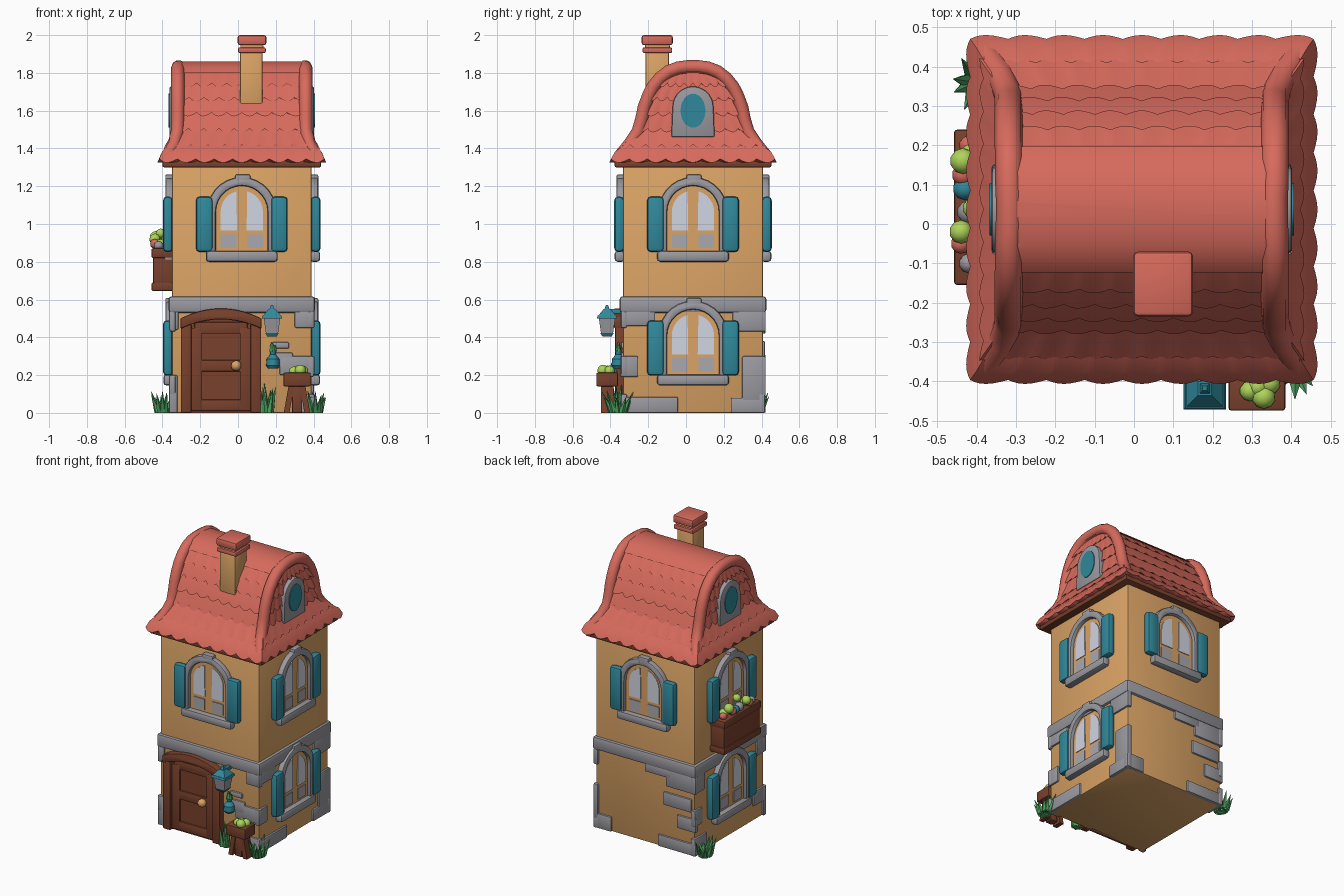
import bpy, bmesh, math, random
from mathutils import Matrix, Vector

if "Cube" in bpy.data.objects:
    bpy.data.objects.remove(bpy.data.objects["Cube"])

random.seed(4)
CX, CY, W = 0.02, 0.037, 0.37          # house centre and wall half width


def material(name, r, g, b):
    m = bpy.data.materials.new(name)
    m.diffuse_color = (r, g, b, 1)
    m.use_nodes = True
    m.node_tree.nodes["Principled BSDF"].inputs["Base Color"].default_value = m.diffuse_color
    return m


RED = material("roof_red", 0.68, 0.145, 0.108)
TAN = material("plaster_tan", 0.71, 0.37, 0.13)
GREY = material("stone_grey", 0.32, 0.32, 0.35)
TEAL = material("teal_paint", 0.03, 0.25, 0.33)
BROWN = material("dark_wood", 0.19, 0.052, 0.025)
GLASS = material("pale_glass", 0.64, 0.67, 0.76)
FROST = material("frosted_glass", 0.40, 0.40, 0.43)
GREEN = material("grass_green", 0.07, 0.34, 0.11)
LIME = material("lime_leaf", 0.42, 0.66, 0.10)
I = Matrix.Identity(4)


def finish(name, bm, mat, M=I, bevel=0):
    bmesh.ops.recalc_face_normals(bm, faces=bm.faces)
    if bevel:
        sharp = [e for e in bm.edges if e.calc_face_angle(0) > 0.6]
        bmesh.ops.bevel(bm, geom=sharp, offset=bevel, segments=2, profile=0.5, affect='EDGES', clamp_overlap=True)
    bm.transform(M)
    me = bpy.data.meshes.new(name)
    bm.to_mesh(me)
    bm.free()
    me.materials.append(mat)
    ob = bpy.data.objects.new(name, me)
    bpy.context.collection.objects.link(ob)
    return ob


def box(name, mat, x0, x1, y0, y1, z0, z1, M=I, bevel=0.008):
    bm = bmesh.new()
    bmesh.ops.create_cube(bm, size=1, matrix=Matrix.Translation(((x0 + x1) / 2, (y0 + y1) / 2, (z0 + z1) / 2))
                          @ Matrix.Diagonal((x1 - x0, y1 - y0, z1 - z0, 1)))
    return finish(name, bm, mat, M, bevel)


def prism(name, mat, pts, y0, y1, M=I, bevel=0):
    """Extrude an (x, z) outline from y0 to y1."""
    bm = bmesh.new()
    f = bm.faces.new([bm.verts.new((x, y0, z)) for x, z in pts])
    r = bmesh.ops.extrude_face_region(bm, geom=[f])
    bmesh.ops.translate(bm, vec=(0, y1 - y0, 0), verts=[v for v in r["geom"] if isinstance(v, bmesh.types.BMVert)])
    return finish(name, bm, mat, M, bevel)


def arc(r, zc, a0=0, a1=180, n=14, ry=None):
    angles = [math.radians(a0 + (a1 - a0) * i / n) for i in range(n + 1)]
    return [(r * math.cos(a), zc + (ry or r) * math.sin(a)) for a in angles]


def cones(name, mat, parts, segs=4, turn=45):
    """Stacked tapered pieces: (x, y, z0, z1, r0, r1)."""
    bm = bmesh.new()
    for x, y, z0, z1, r0, r1 in parts:
        bmesh.ops.create_cone(bm, cap_ends=True, segments=segs, radius1=r0, radius2=r1, depth=z1 - z0,
                              matrix=Matrix.Translation((x, y, (z0 + z1) / 2)) @ Matrix.Rotation(math.radians(turn), 4, 'Z'))
    return finish(name, bm, mat)


def blobs(name, mat, balls):
    bm = bmesh.new()
    for x, y, z, r in balls:
        bmesh.ops.create_icosphere(bm, subdivisions=2, radius=r, matrix=Matrix.Translation((x, y, z)))
    return finish(name, bm, mat)


def tuft(name, mat, x, y, sx, sy, h, n, r=0.02):
    """Leaves leaning outward from a common base."""
    bm = bmesh.new()
    for i in range(n):
        a = math.tau * i / n + random.uniform(-.2, .2)
        base = Vector((x + 0.4 * sx * math.cos(a), y + 0.4 * sy * math.sin(a), 0))
        tip = Vector((x + sx * math.cos(a), y + sy * math.sin(a), h * random.uniform(0.65, 1)))
        d = tip - base
        bmesh.ops.create_cone(bm, cap_ends=True, segments=5, radius1=r, radius2=0.001, depth=d.length,
                              matrix=Matrix.Translation((base + tip) / 2) @ d.to_track_quat('Z', 'Y').to_matrix().to_4x4())
    bmesh.ops.bisect_plane(bm, geom=bm.verts[:] + bm.edges[:] + bm.faces[:], plane_co=(0, 0, 0),
                           plane_no=(0, 0, 1), clear_inner=True)
    return finish(name, bm, mat)


def side(deg):
    return Matrix.Translation((CX, CY, 0)) @ Matrix.Rotation(math.radians(deg), 4, 'Z')


SIDES = {"front": side(0), "right": side(90), "back": side(180), "left": side(270)}

# Walls and the stone band between floors
box("walls", TAN, CX - W, CX + W, CY - W, CY + W, 0, 1.34)
box("stone_band", GREY, CX - .388, CX + .388, CY - .388, CY + .388, 0.53, 0.617, bevel=0.015)


# Arched windows with shutters
def window(name, M, dz):
    M = M @ Matrix.Translation((0, -W, dz))
    spring = 1.065
    prism(name + "_panel", TAN, [(-.14, .85), (.14, .85)] + arc(.14, spring), 0.01, -0.010, M)
    frame = [(.183, .85)] + arc(.183, spring) + [(-.183, .85), (-.137, .85)] + arc(.137, spring, 180, 0) + [(.137, .85)]
    prism(name + "_stone_arch", GREY, frame, 0.01, -0.035, M, 0.012)
    box(name + "_keystone", GREY, -.035, .045, -.035, .01, 1.21, 1.262, M)
    box(name + "_sill", GREY, -.19, .19, -.045, .01, .80, .858, M, 0.016)
    for s, lr in ((-1, "left"), (1, "right")):
        pane = [(.025, .965), (.112, .965)] + arc(.112, spring, 0, 75, 6)
        prism(f"{name}_{lr}_upper_pane", GLASS, [(s * u, z) for u, z in pane], -.008, -.015, M)
        box(f"{name}_{lr}_lower_pane", FROST, s * .07 - .042, s * .07 + .042, -.015, -.008, .872, .945, M, 0)
        box(f"{name}_{lr}_shutter", TEAL, s * .198 - .045, s * .198 + .045, -.047, .005, .852, 1.145, M, 0.02)


for face, levels in (("front", (0,)), ("right", (0, -.655)), ("back", (0,)), ("left", (0, -.655))):
    for dz in levels:
        window(f"{face}_{'lower' if dz else 'upper'}_window", SIDES[face], dz)

# Loose stones set in the plaster: (u0, u1, z0, z1) on each side
STONES = {
    "front": [(-.385, -.34, .0, .2), (-.385, -.335, .44, .54), (.20, .385, .20, .30), (.16, .25, .34, .375),
              (.30, .385, .0, .10), (.28, .385, .45, .54), (.15, .27, .24, .32)],
    "right": [(-.385, -.29, .19, .30), (-.385, -.08, .0, .085), (.26, .385, .06, .30), (.20, .385, .0, .08),
              (-.385, -.20, .46, .54), (.21, .385, .43, .54)],
    "back": [(-.385, -.25, .0, .10), (.0, .20, .48, .54), (.16, .385, .42, .54),
             (.14, .35, .29, .38), (.24, .385, .16, .25), (.10, .385, .0, .08)],
    "left": [(-.385, -.27, .42, .54), (-.385, -.25, .0, .12), (-.385, -.30, .2, .31), (.25, .385, .10, .2), (.28, .385, .43, .54)],
}
for face, stones in STONES.items():
    for i, (u0, u1, z0, z1) in enumerate(stones):
        box(f"{face}_stone_{i + 1}", GREY, u0, u1, -W - .012, -W + .02, z0, z1, SIDES[face])

# Roof: tiled rows lofted on a bell-shaped gable profile (z, half x, half y)
PROFILE = [(1.30, .43, .425), (1.37, .422, .42), (1.43, .385, .35), (1.5, .35, .297), (1.63, .345, .25),
           (1.74, .345, .195), (1.82, .343, .13), (1.85, .34, .085), (1.86, .335, .02)]
# Outer line of the raised gable trim, same layout
TRIM = [(1.365, .43, .425), (1.43, .392, .372), (1.5, .374, .325), (1.565, .373, .304), (1.63, .373, .288), (1.69, .373, .262),
        (1.74, .373, .234), (1.79, .373, .192), (1.83, .372, .142), (1.855, .372, .085), (1.868, .37, .03)]


def half(z):
    for (z0, a0, b0), (z1, a1, b1) in zip(PROFILE, PROFILE[1:]):
        if z <= z1:
            t = (z - z0) / (z1 - z0)
            return a0 + (a1 - a0) * t, b0 + (b1 - b0) * t
    return PROFILE[-1][1:]


def roof_ring(bm, z, out, wave, shift):
    hx, hy = half(z)
    pts, n, tiles = [], 54, 9
    for k in range(4):
        for i in range(n):
            t = i / n
            s = abs(math.sin(math.pi * (t * tiles + shift)))
            o = out + wave * 0.5 * s
            u = 2 * t - 1
            x, y = [(u * (hx + o), -hy - o), (hx + o, u * (hy + o)), (-u * (hx + o), hy + o), (-hx - o, -u * (hy + o))][k]
            pts.append(bm.verts.new((CX + x, CY + y, z - wave * s)))
    return pts


bm = bmesh.new()
rows = [1.345, 1.42, 1.505, 1.59, 1.67, 1.745, 1.81]
rings = [roof_ring(bm, 1.325, -.03, 0, 0)]
for i, (z0, z1) in enumerate(zip(rows, rows[1:])):
    rings += [roof_ring(bm, z0, .012, .02, i % 2 / 2), roof_ring(bm, (z0 + z1) / 2, .008, .008, i % 2 / 2),
              roof_ring(bm, z1, 0, 0, 0)]
rings += [roof_ring(bm, z, o, 0, 0) for z, o in ((1.80, .014), (1.82, .01), (1.85, .006), (1.86, 0))]
for a, b in zip(rings, rings[1:]):
    for i in range(len(a)):
        j = (i + 1) % len(a)
        bm.faces.new((a[i], a[j], b[j], b[i]))
bm.faces.new(rings[0])
bm.faces.new(rings[-1])
finish("tiled_roof", bm, RED)
box("eave_board", BROWN, CX - .42, CX + .42, CY - .415, CY + .415, 1.30, 1.335)

# Rounded trim that follows each gable edge down to the eave corners
for s, lr in ((-1, "left"), (1, "right")):
    R = .036
    cu = bpy.data.curves.new(lr + "_gable_trim", 'CURVE')
    cu.dimensions = '3D'
    cu.bevel_depth, cu.bevel_resolution, cu.use_fill_caps = R, 3, True
    up = []
    for i, (z, hx, hy) in enumerate(TRIM):
        t = i / (len(TRIM) - 1)                 # inset swings from sideways to downwards
        up.append((CX + s * (hx - R * .95), CY - hy + R * (1 - t * t), z - R * max(t * t, .3)))
    path = up + [(x, 2 * CY - y, z) for x, y, z in reversed(up)]
    sp = cu.splines.new('POLY')
    sp.points.add(len(path) - 1)
    for p, co in zip(sp.points, path):
        p.co = (*co, 1)
    cu.materials.append(RED)
    ob = bpy.data.objects.new(lr + "_gable_trim", cu)
    bpy.context.collection.objects.link(ob)
    ob.select_set(True)
    bpy.context.view_layer.objects.active = ob
    bpy.ops.object.convert(target='MESH')
    ob.select_set(False)
    # Gable window: stone surround and oval teal glass
    M = SIDES[lr]
    prism(lr + "_gable_window_surround", GREY, [(-.115, 1.46), (.115, 1.46)] + arc(.108, 1.62), -.33, -.382, M, 0.008)
    prism(lr + "_gable_window_glass", TEAL, arc(.066, 1.6, 0, 345, 23, .09), -.375, -.387, M)

# Chimney
box("chimney_stack", TAN, .01, .13, -.215, -.09, 1.58, 1.91)
box("chimney_collar", RED, .0, .147, -.23, -.073, 1.905, 1.935)
box("chimney_neck", TAN, .012, .135, -.218, -.085, 1.93, 1.95)
box("chimney_cap", RED, -.002, .15, -.235, -.07, 1.947, 2.0, bevel=0.012)

# Front door
DX = -.09


def door_arch(w, z_side, z_top):
    return [(DX + w * u, z_top - (z_top - z_side) * u * u) for u in [1 - i / 5 for i in range(11)]]


prism("door_leaf", BROWN, [(DX - .17, 0), (DX + .17, 0)] + door_arch(.17, .46, .50), -.31, -.343)
for s, lr in ((-1, "left"), (1, "right")):
    box(f"door_{lr}_post", BROWN, DX + s * .185 - .028, DX + s * .185 + .028, -.375, -.31, 0, .48)
    box(f"door_{lr}_stile", BROWN, DX + s * .13 - .03, DX + s * .13 + .03, -.357, -.33, .01, .45, bevel=.005)
for i, z in enumerate((.01, .22, .42)):
    box(f"door_rail_{i + 1}", BROWN, DX - .14, DX + .14, -.355, -.33, z, z + .06, bevel=.005)
prism("door_lintel", BROWN, door_arch(.215, .50, .553) + door_arch(.215, .445, .495)[::-1], -.31, -.382, bevel=.008)
blobs("door_handle", TAN, [(-.01, -.372, .25, .028)])

# Wall lantern
LX, LY = .18, -.418
cones("lantern_glass", GREY, [(LX, LY, .42, .505, .045, .062)])
cones("lantern_metal", TEAL, [(LX, LY, .405, .422, .035, .05), (LX, LY, .50, .515, .076, .07),
                              (LX, LY, .515, .55, .066, .025), (LX, LY, .55, .572, .018, .008)])
box("lantern_bracket", TEAL, LX - .012, LX + .012, LY, -.32, .525, .55, bevel=.004)

# Hanging vase with a sprig
cones("hanging_vase", TEAL, [(.185, -.358, .235, .25, .025, .036), (.185, -.358, .25, .285, .036, .034),
                             (.185, -.358, .285, .31, .034, .014), (.185, -.358, .31, .33, .014, .018)], 12, 0)
cones("vase_sprig", GREEN, [(.18, -.358, .325, .372, .018, .006), (.195, -.356, .325, .36, .014, .004)], 6, 0)

# Wooden plant stand
box("plant_stand_box", BROWN, .24, .385, -.475, -.36, .14, .213)
box("plant_stand_post", BROWN, .285, .34, -.445, -.39, .0, .15)
for s, lr in ((-1, "left"), (1, "right")):
    leg = [(.312 + s * .07, 0), (.312 + s * .04, 0), (.312 + s * .015, .14), (.312 + s * .045, .14)]
    prism(f"plant_stand_{lr}_leg", BROWN, leg, -.45, -.385)
blobs("plant_stand_leaves", LIME, [(.295, -.425, .22, .026), (.33, -.44, .225, .03), (.345, -.405, .222, .028),
                                   (.315, -.415, .225, .026)])
blobs("plant_stand_flower", TEAL, [(.31, -.385, .215, .022)])

# Flower box under the left window
box("flower_box", BROWN, -.45, -.345, -.15, .235, .645, .86)
for i, (z0, z1) in enumerate(((.645, .69), (.82, .872))):
    box(f"flower_box_rail_{i + 1}", BROWN, -.458, -.34, -.155, .24, z0, z1)
blobs("flower_box_leaves", LIME, [(-.435, .16, .93, .033), (-.41, .18, .90, .03), (-.44, -.02, .92, .03),
                                  (-.41, -.05, .89, .03), (-.41, .04, .95, .026)])
blobs("flower_box_red_flowers", RED, [(-.435, .125, .90, .028), (-.44, -.05, .895, .026), (-.42, .2, .89, .025)])
blobs("flower_box_blue_flowers", TEAL, [(-.43, .09, .895, .03)])
blobs("flower_box_grey_flowers", GREY, [(-.42, .03, .89, .03), (-.42, -.1, .885, .025)])

# Grass around the base
tuft("front_right_grass", GREEN, .41, -.36, .055, .085, .12, 11)
tuft("back_left_grass", GREEN, -.40, .36, .06, .08, .12, 11)
tuft("door_side_grass", GREEN, .155, -.365, .045, .025, .18, 6)

# Smooth shading with sharp edges kept
bpy.ops.object.select_all(action='SELECT')
bpy.context.view_layer.objects.active = bpy.data.objects["walls"]
bpy.ops.object.shade_smooth_by_angle(angle=math.radians(40))
